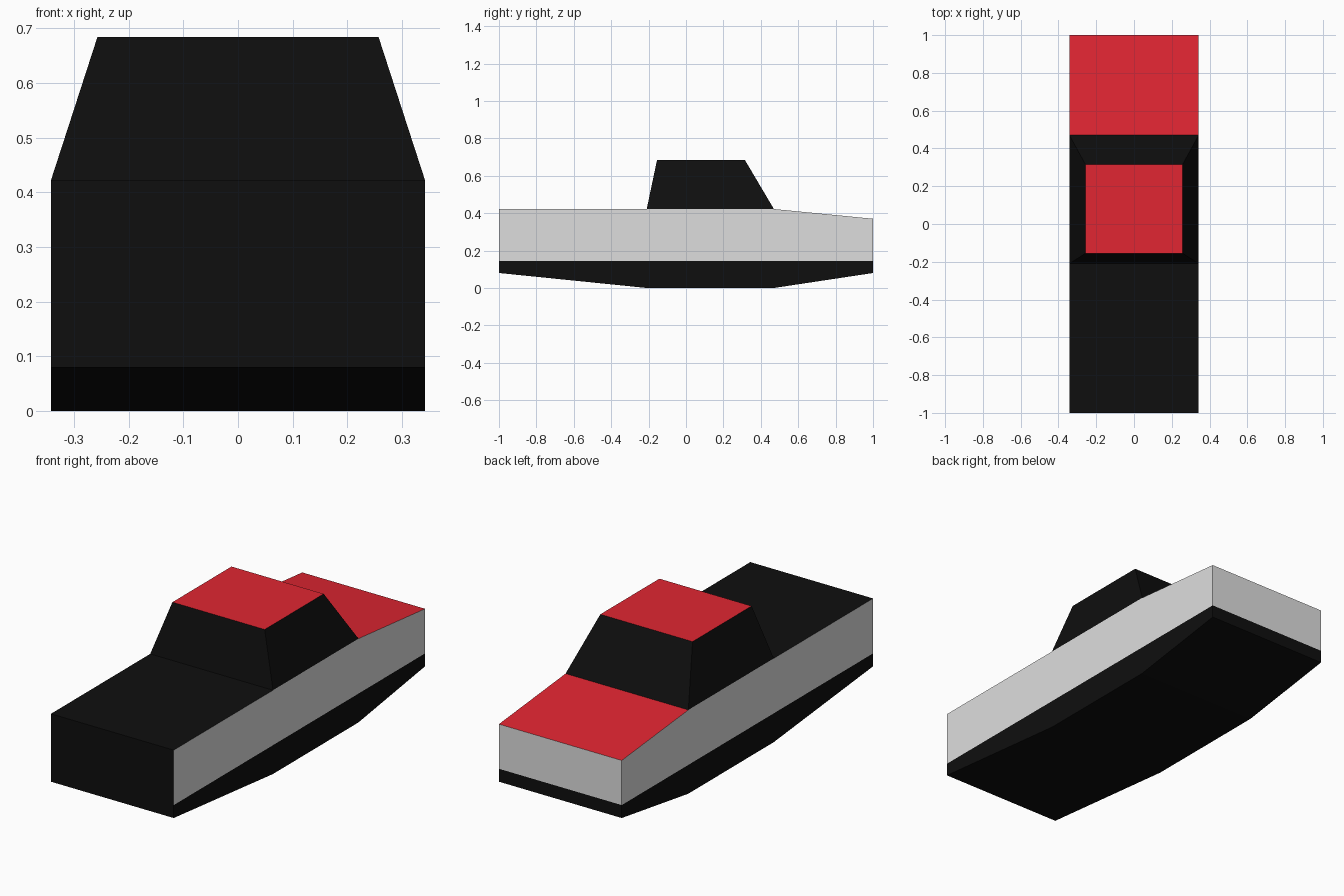
import bpy, bmesh

if "Cube" in bpy.data.objects:
    bpy.data.objects.remove(bpy.data.objects["Cube"])

def material(name, rgb):
    m = bpy.data.materials.new(name)
    m.diffuse_color = (*rgb, 1)
    m.use_nodes = True
    m.node_tree.nodes["Principled BSDF"].inputs["Base Color"].default_value = m.diffuse_color
    return m

black = material("black", (0.0045, 0.0045, 0.0045))
silver = material("light grey", (0.73, 0.73, 0.73))
red = material("red", (0.753, 0.019, 0.032))
MATS = (black, silver, red)

W, BELT, SILL = 0.342, 0.422, 0.145      # half width, deck height, stripe height
CAB0, CAB1 = -0.21, 0.47                 # cabin footprint along y

def finish(name, bm, rule):
    """Recalculate normals, colour faces by rule and link the object."""
    bmesh.ops.recalc_face_normals(bm, faces=bm.faces)
    for f in bm.faces:
        f.material_index = rule(f.normal, f.calc_center_median())
    me = bpy.data.meshes.new(name)
    bm.to_mesh(me)
    bm.free()
    for m in MATS:
        me.materials.append(m)
    ob = bpy.data.objects.new(name, me)
    bpy.context.collection.objects.link(ob)

# Body: side profile extruded across the width, cut at the sill line
profile = [(-1, 0.08), (CAB0, 0), (CAB1, 0), (1, 0.08),
           (1, 0.37), (CAB1, BELT), (CAB0, BELT), (-1, BELT)]
bm = bmesh.new()
side = bm.faces.new([bm.verts.new((-W, y, z)) for y, z in profile])
ext = bmesh.ops.extrude_face_region(bm, geom=[side], use_keep_orig=True)
bmesh.ops.translate(bm, vec=(2 * W, 0, 0),
                    verts=[v for v in ext["geom"] if isinstance(v, bmesh.types.BMVert)])
bmesh.ops.bisect_plane(bm, geom=bm.verts[:] + bm.edges[:] + bm.faces[:],
                       plane_co=(0, 0, SILL), plane_no=(0, 0, 1))

def body_colour(n, c):
    if n.z > 0.5:
        return 2 if c.y > CAB1 else 0    # red sloping deck, black flat deck
    if c.z < SILL or n.y < -0.5:
        return 0                         # black underside and front end
    return 1

# Deck hidden under the cabin is left open
bm.normal_update()
bmesh.ops.recalc_face_normals(bm, faces=bm.faces)
hidden = [f for f in bm.faces if f.normal.z > 0.5 and CAB0 < f.calc_center_median().y < CAB1]
bmesh.ops.delete(bm, geom=hidden, context='FACES_ONLY')
finish("body", bm, body_colour)

# Cabin: tapered block with a red roof, open below
bm = bmesh.new()
rings = [[bm.verts.new((x, y, z)) for x, y in ((-w, a), (w, a), (w, b), (-w, b))]
         for w, a, b, z in ((W, CAB0, CAB1, BELT), (0.257, -0.155, 0.315, 0.684))]
for i in range(4):
    j = (i + 1) % 4
    bm.faces.new((rings[0][i], rings[0][j], rings[1][j], rings[1][i]))
bm.faces.new(rings[1])
finish("cabin", bm, lambda n, c: 2 if n.z > 0.9 else 0)
